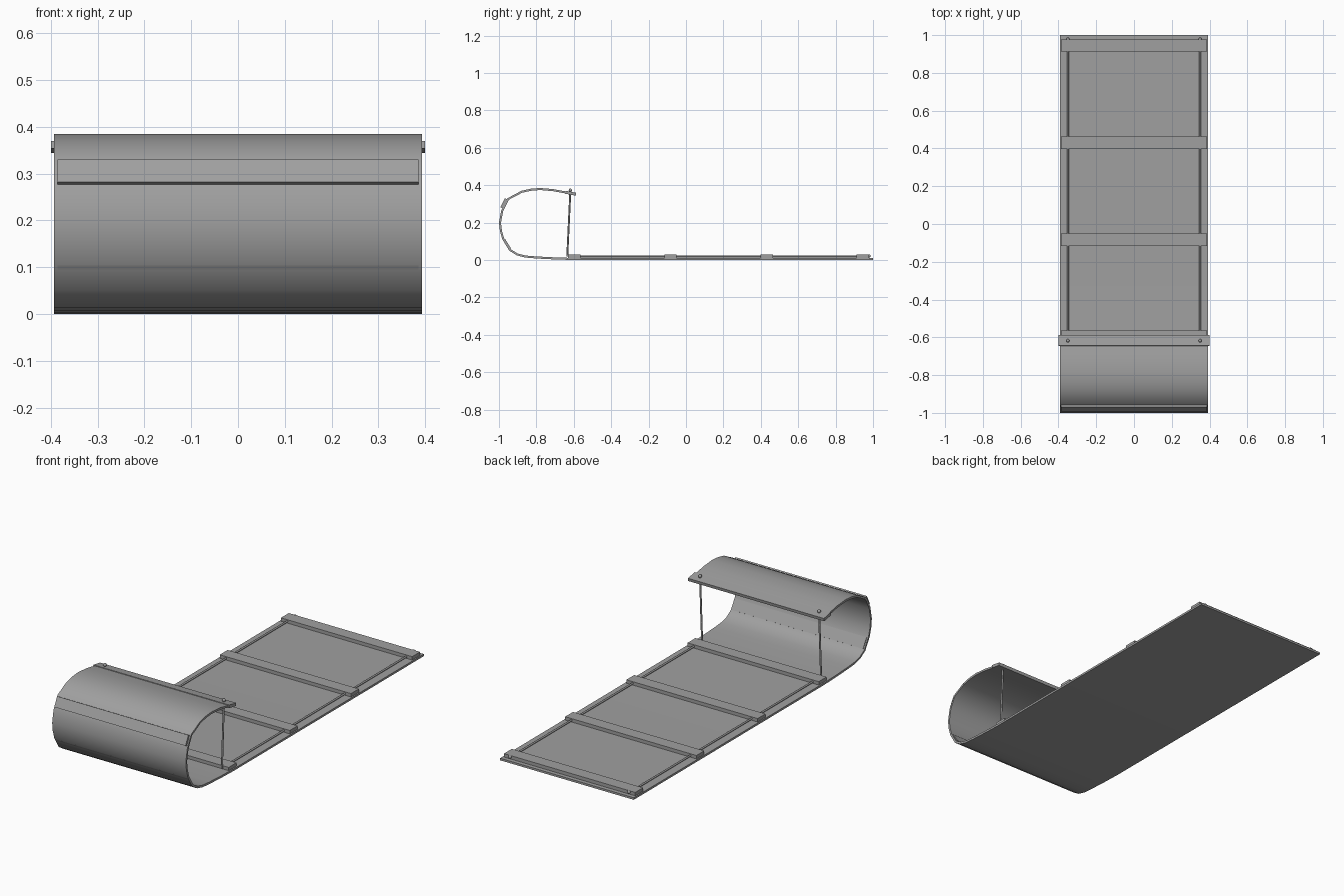
import bpy, math
from mathutils import Vector

if "Cube" in bpy.data.objects:
    bpy.data.objects.remove(bpy.data.objects["Cube"])

grey = bpy.data.materials.new("plain grey")
grey.use_nodes = True
COLOUR = (0.35, 0.35, 0.35, 1)
grey.diffuse_color = COLOUR
grey.node_tree.nodes["Principled BSDF"].inputs["Base Color"].default_value = COLOUR


def finish(ob, name, angle=None):
    ob.name = name
    ob.data.materials.append(grey)
    if angle:
        bpy.ops.object.select_all(action='DESELECT')
        ob.select_set(True)
        bpy.context.view_layer.objects.active = ob
        bpy.ops.object.shade_smooth_by_angle(angle=math.radians(angle))
    return ob


def slat(name, width, y, z, depth, height, tilt=0):
    bpy.ops.mesh.primitive_cube_add(size=1, location=(0, y, z), rotation=(tilt, 0, 0))
    ob = bpy.context.object
    ob.scale = (width, depth, height)
    bpy.ops.object.transform_apply(location=False, rotation=False, scale=True)
    return finish(ob, name)


def rod(name, a, b, radius):
    a, b = Vector(a), Vector(b)
    bpy.ops.mesh.primitive_cylinder_add(vertices=10, radius=radius, depth=(b - a).length,
                                        location=(a + b) / 2)
    ob = bpy.context.object
    ob.rotation_euler = (b - a).to_track_quat('Z', 'Y').to_euler()
    return finish(ob, name, 40)


# Long board: outer side profile, offset inwards for thickness
THICK = 0.011
HALF = 0.393
outer = [Vector(p) for p in [
    (1, 0), (-0.6, 0), (-0.7, 0.003), (-0.8, 0.008), (-0.86, 0.013), (-0.905, 0.025),
    (-0.945, 0.05), (-0.982, 0.11), (-0.995, 0.155), (-1, 0.2), (-0.988, 0.265),
    (-0.955, 0.33), (-0.88, 0.37), (-0.83, 0.381), (-0.78, 0.385), (-0.71, 0.379),
    (-0.65, 0.368), (-0.59, 0.357)]]
inner = []
for i, p in enumerate(outer):
    d = (outer[min(i + 1, len(outer) - 1)] - outer[max(i - 1, 0)]).normalized()
    inner.append(p + Vector((d.y, -d.x)) * THICK)
loop = outer + inner[::-1]
n = len(loop)
m = len(outer)
verts = [(x, p.x, p.y) for x in (-HALF, HALF) for p in loop]
faces = [(i, i + n, (i + 1) % n + n, (i + 1) % n) for i in range(n)]
for i in range(m - 1):
    j = n - 1 - i
    faces.append((i, i + 1, j - 1, j))
    faces.append((i + n, j + n, j - 1 + n, i + 1 + n))
mesh = bpy.data.meshes.new("curled_board")
mesh.from_pydata(verts, [], faces)
board = bpy.data.objects.new("curled_board", mesh)
bpy.context.collection.objects.link(board)
bpy.context.view_layer.objects.active = board
board.select_set(True)
bpy.ops.object.mode_set(mode='EDIT')
bpy.ops.mesh.select_all(action='SELECT')
bpy.ops.mesh.normals_make_consistent(inside=False)
bpy.ops.object.mode_set(mode='OBJECT')
finish(board, "curled_board", 45)

# Cross slats on the deck
for i in range(4):
    slat(f"deck_slat_{i + 1}", 0.772, -0.597 + i * 0.514, 0.0195, 0.066, 0.019)

# Slats on the curl and the bar at its tip
slat("outer_curl_slat", 0.772, -0.974, 0.303, 0.054, 0.014, math.radians(63))
slat("inner_curl_slat", 0.772, -0.957, 0.083, 0.058, 0.014, math.radians(-58))
slat("tip_bar", 0.8, -0.617, 0.357, 0.058, 0.016, math.radians(-10))

# Side cords, uprights and knots, mirrored
for side, s in (("left", 1), ("right", -1)):
    x = 0.35 * s
    rod(side + "_side_cord", (x, -0.62, 0.019), (x, 0.975, 0.019), 0.005)
    rod(side + "_upright_cord", (x, -0.635, 0.018), (x, -0.618, 0.375), 0.005)
    for name, y, z in (("tip", -0.618, 0.373), ("rear", 0.978, 0.022)):
        bpy.ops.mesh.primitive_uv_sphere_add(segments=10, ring_count=6, radius=0.009,
                                             location=(x, y, z))
        finish(bpy.context.object, f"{side}_{name}_knot", 60)
